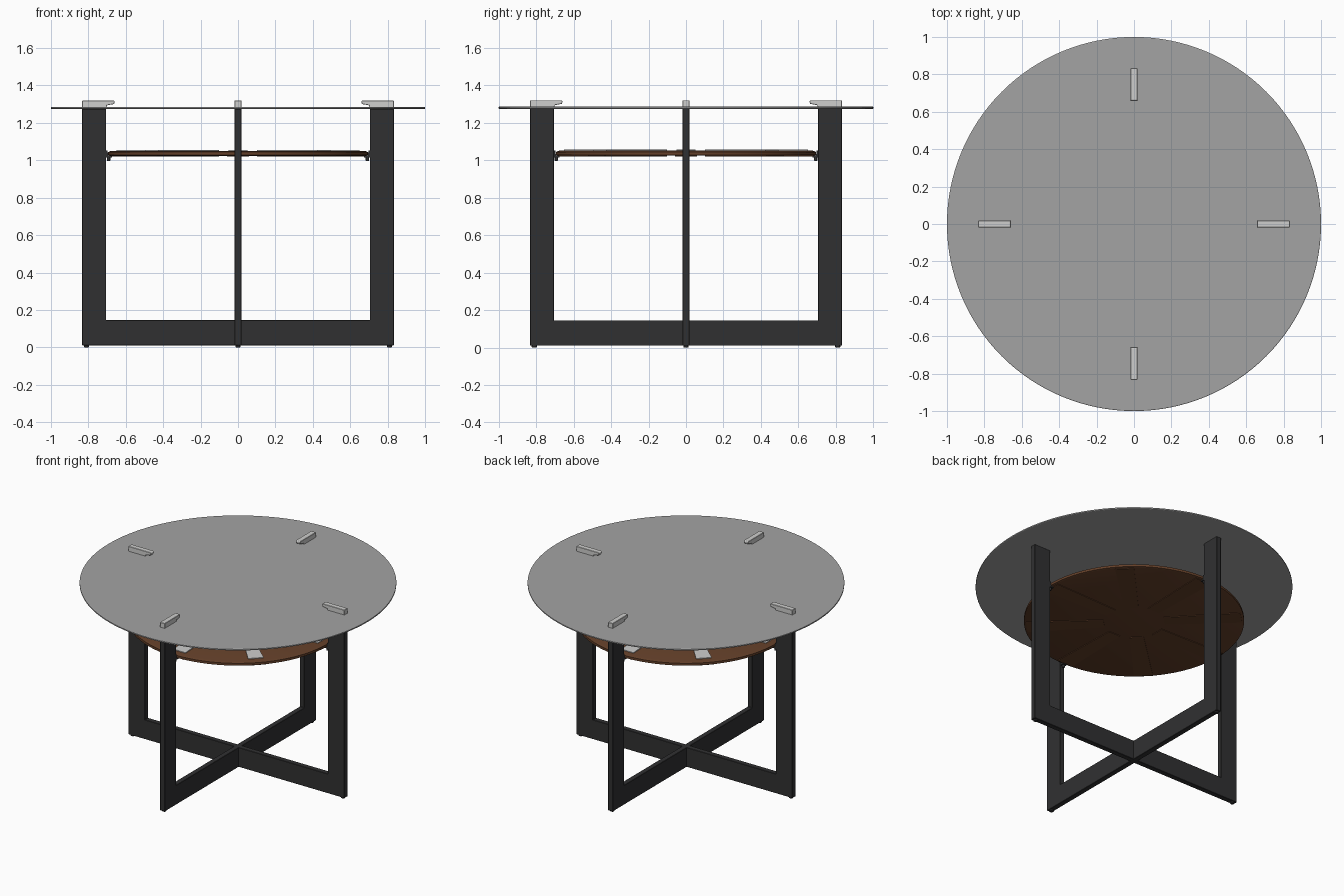
import bpy, bmesh, math
from mathutils import Matrix

if "Cube" in bpy.data.objects:
    bpy.data.objects.remove(bpy.data.objects["Cube"])


def material(name, rgb):
    m = bpy.data.materials.new(name)
    m.diffuse_color = (*rgb, 1)
    m.use_nodes = True
    m.node_tree.nodes["Principled BSDF"].inputs["Base Color"].default_value = m.diffuse_color
    return m


BLACK = material("charcoal", (0.030, 0.030, 0.031))
WOOD = material("brown wood", (0.125, 0.050, 0.022))
GLASS = material("grey glass", (0.37, 0.37, 0.37))
LIGHT = material("light grey", (0.62, 0.62, 0.61))


def finish(name, bm, mat, angle=0.0, smooth=False):
    """Turn a bmesh into an object, turned about the z axis."""
    bm.transform(Matrix.Rotation(angle, 4, 'Z'))
    bmesh.ops.recalc_face_normals(bm, faces=bm.faces[:])
    me = bpy.data.meshes.new(name)
    bm.to_mesh(me)
    bm.free()
    me.materials.append(mat)
    ob = bpy.data.objects.new(name, me)
    bpy.context.collection.objects.link(ob)
    if smooth:
        bpy.ops.object.select_all(action='DESELECT')
        ob.select_set(True)
        bpy.context.view_layer.objects.active = ob
        bpy.ops.object.shade_smooth_by_angle(angle=math.radians(25))
    return ob


def extrude_xz(name, profile, thick, mat, angle=0.0, bevel=0.0):
    """Outline in x, z pushed through the thickness along y."""
    bm = bmesh.new()
    face = bm.faces.new([bm.verts.new((x, -thick / 2, z)) for x, z in profile])
    out = bmesh.ops.extrude_face_region(bm, geom=[face])
    vs = [v for v in out["geom"] if isinstance(v, bmesh.types.BMVert)]
    bmesh.ops.translate(bm, verts=vs, vec=(0, thick, 0))
    if bevel:
        bmesh.ops.bevel(bm, geom=bm.edges[:], offset=bevel, segments=1, affect='EDGES')
    return finish(name, bm, mat, angle)


def extrude_xy(name, profile, z0, z1, mat, angle=0.0):
    """Outline in x, y raised from z0 to z1."""
    bm = bmesh.new()
    face = bm.faces.new([bm.verts.new((x, y, z0)) for x, y in profile])
    out = bmesh.ops.extrude_face_region(bm, geom=[face])
    vs = [v for v in out["geom"] if isinstance(v, bmesh.types.BMVert)]
    bmesh.ops.translate(bm, verts=vs, vec=(0, 0, z1 - z0))
    return finish(name, bm, mat, angle)


def lathe(name, profile, mat, cx=0.0, angle=0.0, segs=128):
    """Solid of revolution from (radius, z) points, capped at both ends."""
    bm = bmesh.new()
    rings = [[bm.verts.new((cx + r * math.cos(2 * math.pi * i / segs),
                            r * math.sin(2 * math.pi * i / segs), z))
              for i in range(segs)] for r, z in profile]
    for a, b in zip(rings, rings[1:]):
        for i in range(segs):
            j = (i + 1) % segs
            bm.faces.new((a[i], a[j], b[j], b[i]))
    bm.faces.new(rings[0])
    bm.faces.new(rings[-1])
    return finish(name, bm, mat, angle, True)


# Two crossing U-shaped frames
U = [(-0.833, 0.01), (0.833, 0.01), (0.833, 1.275), (0.705, 1.275),
     (0.705, 0.145), (-0.705, 0.145), (-0.705, 1.275), (-0.833, 1.275)]
for k in range(2):
    extrude_xz(f"leg_frame_{k + 1}", U, 0.036, BLACK, k * math.pi / 2, 0.002)

# Round table top
lathe("table_top", [(0.996, 1.274), (1.0, 1.276), (1.0, 1.284), (0.996, 1.286)], GLASS)

# Lower wooden shelf
lathe("shelf", [(0.685, 1.024), (0.695, 1.028), (0.695, 1.044), (0.678, 1.051)], WOOD)

# Eight spokes: light inlay above, shallow rib below
inlay = [(0.17, -0.025), (0.65, -0.05), (0.65, 0.05), (0.17, 0.025)]
rib = [(0.19, -0.045), (0.68, -0.06), (0.68, 0.06), (0.19, 0.045)]
for k in range(8):
    a = k * math.pi / 4
    extrude_xy(f"shelf_inlay_{k + 1}", inlay, 1.047, 1.056, LIGHT, a)
    extrude_xy(f"shelf_rib_{k + 1}", rib, 1.020, 1.030, WOOD, a)

# One of each small part per leg
clip = [(0.833, 1.284), (0.833, 1.320), (0.664, 1.320), (0.659, 1.315),
        (0.662, 1.301), (0.700, 1.294), (0.703, 1.284)]
bracket = [(0.71, 1.015), (0.71, 1.052), (0.698, 1.052), (0.694, 1.025),
           (0.675, 1.025), (0.675, 1.015)]
for k in range(4):
    a = k * math.pi / 2
    extrude_xz(f"top_clip_{k + 1}", clip, 0.036, LIGHT, a, 0.002)
    extrude_xz(f"shelf_bracket_{k + 1}", bracket, 0.03, BLACK, a)
    lathe(f"bracket_screw_{k + 1}", [(0.007, 0.997), (0.009, 1.0), (0.009, 1.018)],
          BLACK, 0.692, a, 16)
    lathe(f"foot_{k + 1}", [(0.011, 0.0), (0.014, 0.003), (0.014, 0.012)],
          BLACK, 0.81, a, 20)
